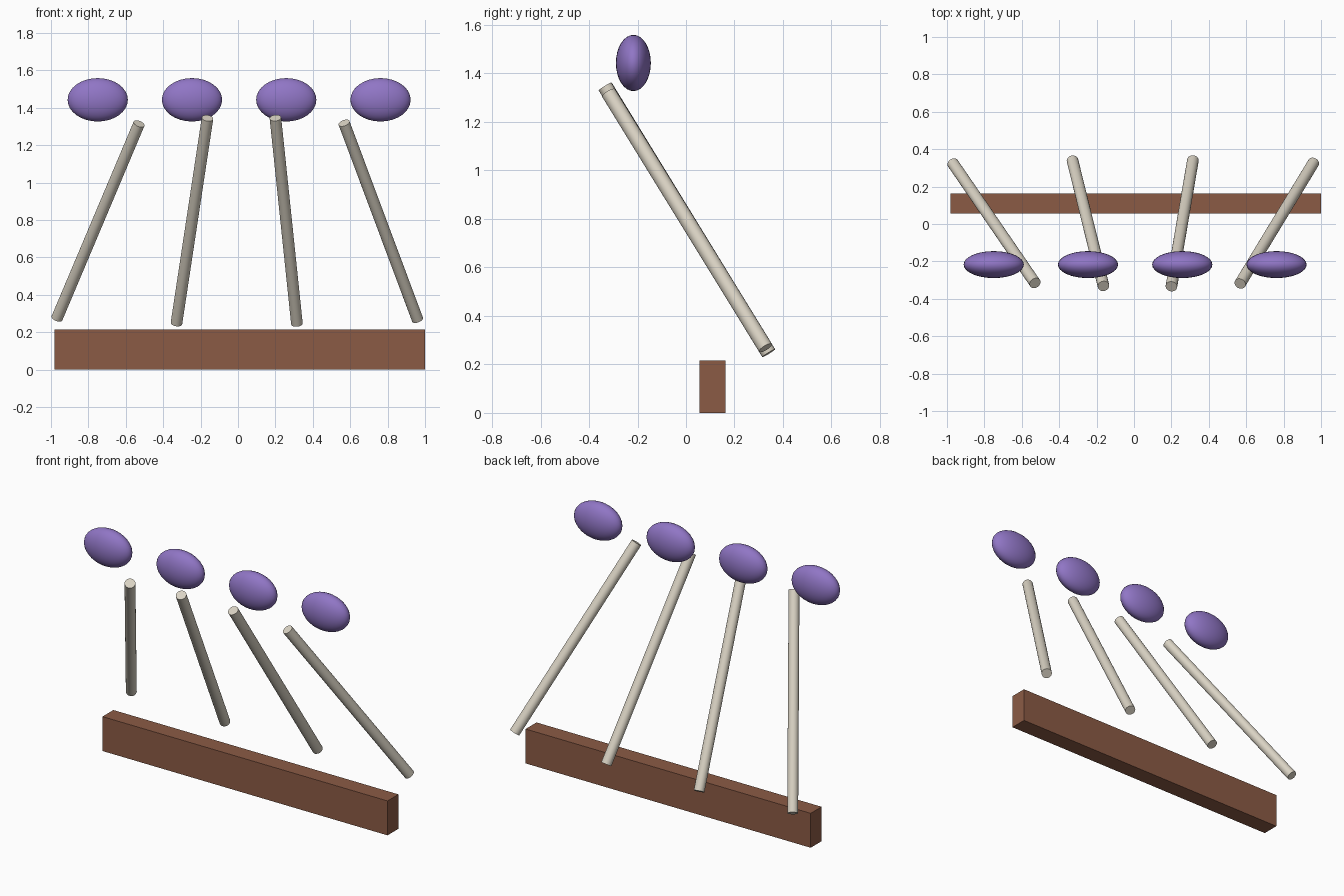
import bpy
import math
from mathutils import Vector

cube = bpy.data.objects.get("Cube")
if cube:
    bpy.data.objects.remove(cube, do_unlink=True)


def material(name, color):
    mat = bpy.data.materials.new(name)
    mat.use_nodes = True
    mat.diffuse_color = (*color, 1)
    mat.node_tree.nodes["Principled BSDF"].inputs["Base Color"].default_value = (*color, 1)
    return mat


def finish(name, mat, smooth=True):
    obj = bpy.context.object
    obj.name = name
    obj.data.materials.append(mat)
    if smooth:
        bpy.ops.object.shade_smooth_by_angle(angle=math.radians(35))
    return obj


def rod(name, top, bottom, radius, mat):
    top, bottom = Vector(top), Vector(bottom)
    axis = top - bottom
    bpy.ops.mesh.primitive_cylinder_add(
        vertices=24, radius=radius, depth=axis.length, location=(top + bottom) / 2,
        rotation=axis.to_track_quat("Z", "Y").to_euler())
    return finish(name, mat)


brown = material("brown wood", (0.26, 0.105, 0.06))
bone = material("pale bone", (0.70, 0.65, 0.55))
purple = material("purple", (0.28, 0.18, 0.56))

# Base beam
bpy.ops.mesh.primitive_cube_add(size=1, location=(0.01, 0.109, 0.108))
beam = finish("base_beam", brown, smooth=False)
beam.scale = (1.98, 0.108, 0.216)

# Fanned, leaning sticks
sticks = [((-0.529, -0.316, 1.315), (-0.968, 0.324, 0.275)),
          ((-0.163, -0.332, 1.345), (-0.329, 0.340, 0.248)),
          ((0.200, -0.334, 1.346), (0.315, 0.341, 0.246)),
          ((0.567, -0.319, 1.319), (0.960, 0.328, 0.268))]
for i, (top, bottom) in enumerate(sticks):
    rod(f"stick_{i + 1}", top, bottom, 0.031, bone)

# Flattened oval heads in a row
for i in range(4):
    bpy.ops.mesh.primitive_uv_sphere_add(
        segments=32, ring_count=16, radius=1,
        location=(-0.75 + i * 0.504, -0.217, 1.443))
    head = finish(f"oval_head_{i + 1}", purple)
    head.scale = (0.161, 0.072, 0.116)
